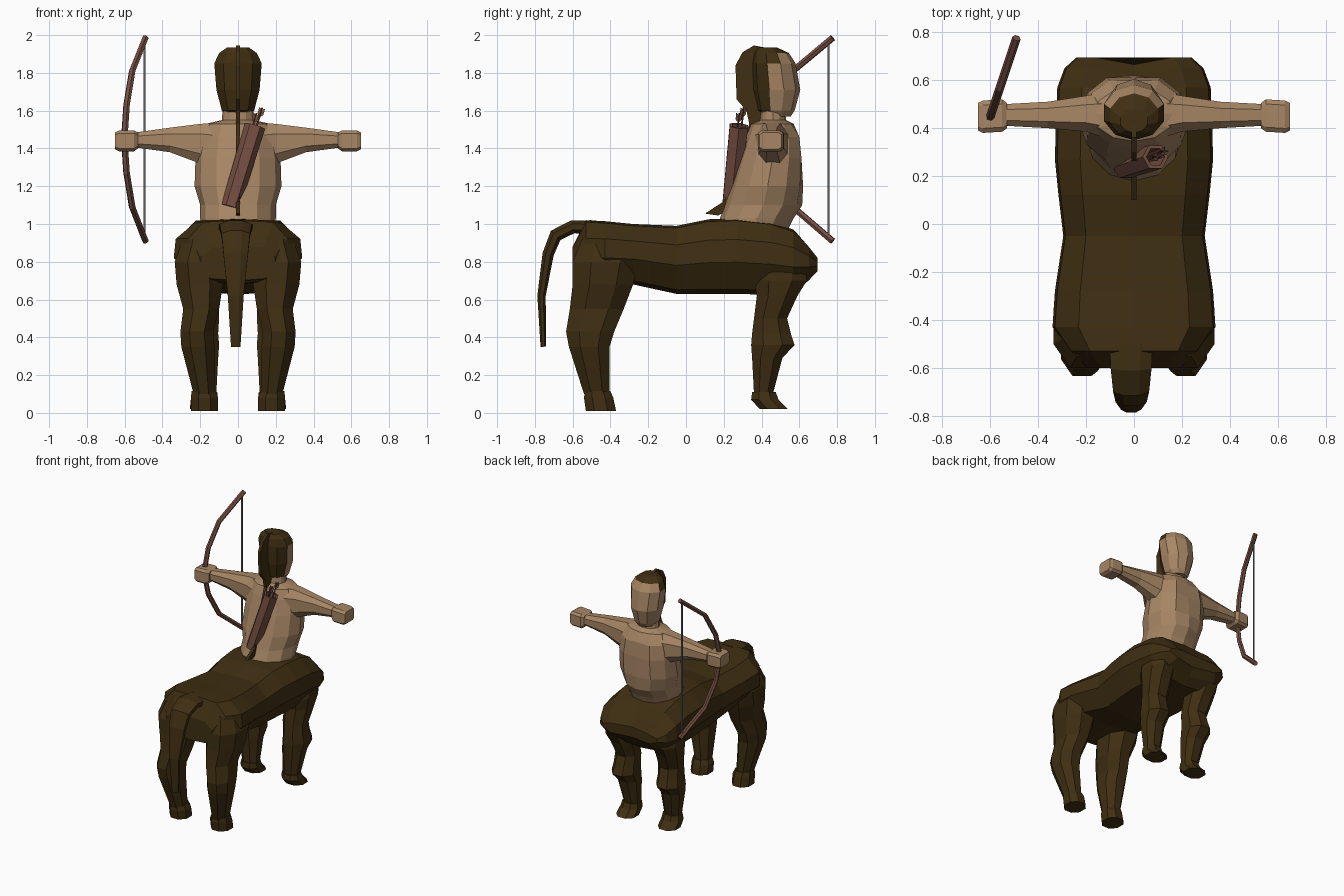
import bpy, bmesh, math
from mathutils import Vector

if "Cube" in bpy.data.objects:
    bpy.data.objects.remove(bpy.data.objects["Cube"])


def material(name, rgb):
    m = bpy.data.materials.new(name)
    m.diffuse_color = (*rgb, 1)
    m.use_nodes = True
    m.node_tree.nodes["Principled BSDF"].inputs["Base Color"].default_value = m.diffuse_color
    return m


HIDE = material("dark_brown_hide", (0.050, 0.028, 0.006))
SKIN = material("tan_skin", (0.39, 0.24, 0.13))
WOOD = material("red_brown_wood", (0.18, 0.078, 0.054))
STRING = material("grey_string", (0.20, 0.20, 0.20))


def finish(name, bm, mats):
    bmesh.ops.recalc_face_normals(bm, faces=bm.faces)
    me = bpy.data.meshes.new(name)
    bm.to_mesh(me)
    bm.free()
    for m in mats:
        me.materials.append(m)
    ob = bpy.data.objects.new(name, me)
    bpy.context.collection.objects.link(ob)
    return ob


def loft(name, rings, mat, rule=None, extra=()):
    """Skin a list of equal-length point rings and cap both ends."""
    bm = bmesh.new()
    vs = [[bm.verts.new(p) for p in r] for r in rings]
    n = len(vs[0])
    for a, b in zip(vs, vs[1:]):
        for i in range(n):
            j = (i + 1) % n
            bm.faces.new((a[i], a[j], b[j], b[i]))
    bm.faces.new(vs[0])
    bm.faces.new(vs[-1])
    bmesh.ops.recalc_face_normals(bm, faces=bm.faces)
    bm.normal_update()
    if rule:
        for f in bm.faces:
            f.material_index = rule(f)
    return finish(name, bm, (mat, *extra))


def chamfer(a0, a1, b0, b1, c=0.28):
    """Eight-point box outline with cut corners."""
    da, db = (a1 - a0) * c, (b1 - b0) * c
    return [(a0 + da, b0), (a1 - da, b0), (a1, b0 + db), (a1, b1 - db),
            (a1 - da, b1), (a0 + da, b1), (a0, b1 - db), (a0, b0 + db)]


def oval(z, hw, y0, y1, n=10, dent=0.0):
    pts = []
    for i in range(n):
        t = 2 * math.pi * i / n - math.pi / 2
        y = (y0 + y1) / 2 + (y1 - y0) / 2 * math.sin(t)
        pts.append((hw * math.cos(t), y - (dent if i == n // 2 else 0), z))
    return pts


def tube(name, pts, r, mat, n=6):
    """Straight-sided tube through the given points."""
    pts = [Vector(p) for p in pts]
    rings = []
    for i, p in enumerate(pts):
        d = (pts[min(i + 1, len(pts) - 1)] - pts[max(i - 1, 0)]).normalized()
        u = d.cross(Vector((0.95, -0.31, 0.05))).normalized()
        v = d.cross(u)
        rings.append([p + r * (math.cos(2 * math.pi * (k + .5) / n) * u
                               + math.sin(2 * math.pi * (k + .5) / n) * v) for k in range(n)])
    return loft(name, rings, mat)


# Horse barrel: y, half width, bottom, top
PROFILE = [(0, 1), (.68, .97), (.97, .72), (1, .42), (.72, .06), (0, 0)]
PROFILE += [(-u, v) for u, v in PROFILE[4:0:-1]]
body = [(-.60, .20, .70, .88), (-.53, .27, .68, 1.02), (-.43, .34, .68, 1.015),
        (-.28, .33, .68, 1.0), (-.05, .295, .63, .99), (.12, .315, .63, 1.025),
        (.27, .33, .63, 1.03), (.45, .325, .625, 1.01), (.57, .32, .63, .97),
        (.65, .29, .69, .885), (.695, .24, .745, .825)]
loft("horse_body", [[(u * hw, y - (.03 if y > .6 and u == 0 else 0), b + v * (t - b))
                     for u, v in PROFILE] for y, hw, b, t in body], HIDE)

# Legs and hooves: z, y range, x range
hind = [(.92, -.55, -.28, .10, .29), (.80, -.60, -.25, .09, .335), (.68, -.60, -.28, .08, .325),
        (.55, -.615, -.33, .10, .29), (.43, -.635, -.38, .13, .305),
        (.35, -.62, -.405, .125, .30), (.10, -.54, -.405, .125, .235)]
hind_hoof = [(.115, -.535, -.40, .12, .245), (.08, -.54, -.385, .105, .25), (.01, -.53, -.37, .105, .25)]
fore = [(.86, .40, .62, .14, .29), (.70, .36, .64, .11, .30), (.62, .375, .59, .10, .29),
        (.50, .36, .535, .10, .27), (.42, .35, .555, .105, .275), (.36, .345, .575, .10, .285),
        (.29, .35, .51, .105, .27), (.10, .36, .46, .115, .235)]
fore_hoof = [(.11, .35, .475, .11, .24), (.07, .345, .49, .105, .25), (.02, .39, .54, .105, .255)]
for s, side in ((-1, "left"), (1, "right")):
    for part, rows in (("hind_leg", hind), ("hind_hoof", hind_hoof),
                       ("fore_leg", fore), ("fore_hoof", fore_hoof)):
        loft(f"{part}_{side}", [[(s * x, y, z) for x, y in chamfer(x0, x1, y0, y1)]
                                for z, y0, y1, x0, x1 in rows], HIDE)

# Tail: centre y, centre z, half width, thickness direction and half thickness
tail = [(-.50, .98, .09, 0, .04), (-.60, .985, .085, .3, .035), (-.69, .94, .075, .8, .035),
        (-.73, .84, .065, 1.3, .03), (-.765, .62, .042, 1.5, .022), (-.755, .35, .025, 1.65, .015)]
loft("tail", [[(a - .012, y - b * math.sin(t), z + b * math.cos(t))
               for a, b in chamfer(-w, w, -h, h)] for y, z, w, t, h in tail], HIDE)

# Human torso with neck: z, half width, back y, front y, chest crease
torso = [(.95, .19, .17, .53, 0), (1.03, .20, .18, .57, 0), (1.10, .20, .205, .615, 0),
         (1.20, .23, .235, .63, .01), (1.35, .225, .28, .635, .025), (1.46, .205, .315, .62, .02),
         (1.53, .17, .345, .57, 0), (1.55, .085, .39, .53, 0), (1.63, .08, .40, .52, 0)]
loft("torso", [oval(z, w, a, b, 12, d) for z, w, a, b, d in torso], SKIN)

# Arms and fists: x, y range, z range
arm = [(.12, .36, .55, 1.27, 1.535), (.20, .385, .535, 1.32, 1.53), (.36, .40, .51, 1.38, 1.51),
       (.54, .41, .50, 1.405, 1.485)]
fist = [(.53, .40, .505, 1.40, 1.485), (.55, .385, .52, 1.385, 1.495),
        (.63, .38, .515, 1.385, 1.495), (.65, .39, .505, 1.395, 1.485)]
for s, side in ((-1, "left"), (1, "right")):
    for part, rows, c in (("arm", arm, .25), ("fist", fist, .14)):
        loft(f"{part}_{side}", [[(s * x, y, z) for y, z in chamfer(a, b, z0, z1, c)]
                                for x, a, b, z0, z1 in rows], SKIN)

# Head: hair covers the back and the crown
head = [(1.57, .065, .43, .555), (1.60, .09, .38, .575), (1.71, .12, .355, .605),
        (1.85, .132, .35, .58), (1.905, .105, .36, .545), (1.935, .06, .38, .48)]


def hair_rule(f):
    c = f.calc_center_median()
    return int((f.normal.y < -.5 and c.z > 1.585) or c.z > 1.9 or (c.z > 1.86 and c.y < .5))


loft("head", [oval(*row) for row in head], SKIN, hair_rule, (HIDE,))

# Ponytail: thin side outline that arcs off the crown and runs down the back
outline = [(.44, 1.93), (.36, 1.945), (.30, 1.91), (.262, 1.84), (.268, 1.66), (.32, 1.60),
           (.335, 1.53), (.27, 1.35), (.20, 1.12), (.10, 1.055), (.17, 1.045), (.24, 1.08),
           (.31, 1.32), (.37, 1.50), (.40, 1.56), (.39, 1.64), (.40, 1.80)]
loft("ponytail", [[(x, y, z) for y, z in outline] for x in (-.011, .011)], HIDE)

# Bow and string in a slanted upright plane
bow = [(-.49, 1.985), (-.56, 1.81), (-.59, 1.63), (-.602, 1.45), (-.59, 1.27), (-.56, 1.09), (-.49, .91)]
tube("bow", [(x, .44 + (x + .602) * 3.0, z) for x, z in bow], .018, WOOD, 6)
tube("bow_string", [(-.494, .755, 1.96), (-.494, .755, .93)], .006, STRING, 4)

# Quiver: open hexagonal tube with an inner wall
lo, hi = Vector((-.04, .235, 1.09)), Vector((.09, .28, 1.52))
d = (hi - lo).normalized()
u = d.cross(Vector((0, 1, 0))).normalized()
v = d.cross(u)


def hexagon(c, r):
    return [c + r * (math.cos(k * math.pi / 3) * u + math.sin(k * math.pi / 3) * v) for k in range(6)]


loft("quiver", [hexagon(lo, .05), hexagon(hi, .056), hexagon(hi, .04), hexagon(hi - d * .3, .036)], WOOD)

# Arrows with small crossed fletching plates
for i, (dx, dy, up) in enumerate(((.01, .015, .10), (-.012, -.005, .07))):
    base = hi + Vector((dx, dy, 0))
    tip = base + d * up
    tube(f"arrow_{i}", [base - d * .28, tip], .005, WOOD, 5)
    for w, nm in ((u, "a"), (v, "b")):
        t = d.cross(w) * .002
        quad = [tip - d * .055, tip - d * .035 + w * .016, tip + w * .016, tip - d * .012,
                tip - w * .016, tip - d * .035 - w * .016]
        loft(f"fletching_{i}_{nm}", [[p - t for p in quad], [p + t for p in quad]], WOOD)
